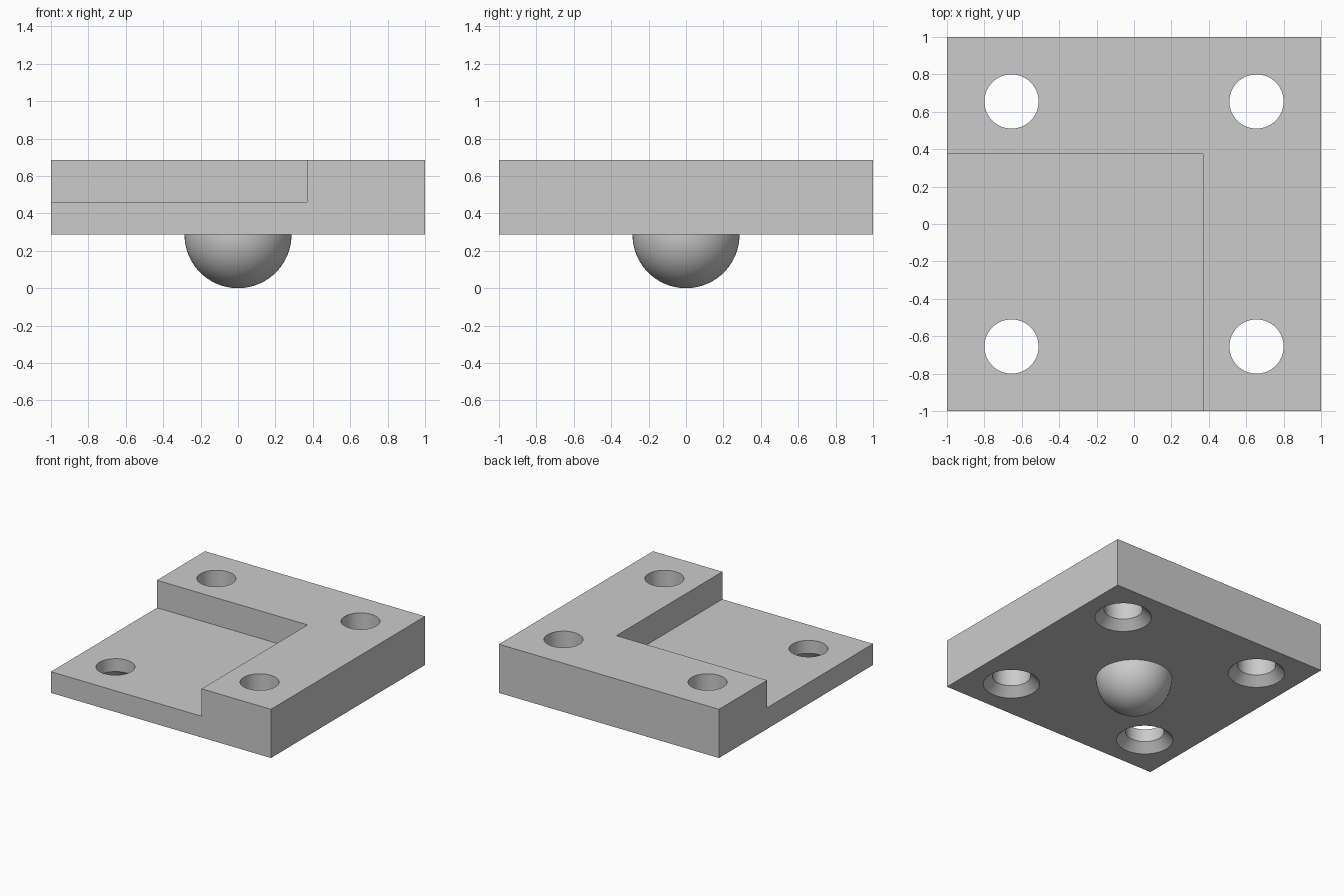
import bpy
import bmesh
import math
from mathutils import Matrix

default = bpy.data.objects.get("Cube")
if default:
    bpy.data.objects.remove(default, do_unlink=True)

BASE, TOP, FLOOR = 0.286, 0.686, 0.46   # underside, top face and pocket floor
HOLE, SINK = 0.145, 0.213               # bore and countersink radii
POS = 0.655                             # hole offset from the centre

grey = bpy.data.materials.new("plain grey")
grey.use_nodes = True
colour = (0.6, 0.6, 0.6, 1)
grey.diffuse_color = colour
grey.node_tree.nodes["Principled BSDF"].inputs["Base Color"].default_value = colour


def make(name, bm):
    bmesh.ops.recalc_face_normals(bm, faces=bm.faces)
    mesh = bpy.data.meshes.new(name)
    bm.to_mesh(mesh)
    bm.free()
    mesh.materials.append(grey)
    obj = bpy.data.objects.new(name, mesh)
    bpy.context.collection.objects.link(obj)
    return obj


def box(name, low, high):
    bm = bmesh.new()
    bmesh.ops.create_cube(bm, size=1)
    for v in bm.verts:
        v.co = [(a + b) / 2 + c * (b - a) for a, b, c in zip(low, high, v.co)]
    return make(name, bm)


def revolve(name, profile, x=0, y=0, steps=64):
    """Spin a radius/height profile about a vertical axis."""
    bm = bmesh.new()
    verts = [bm.verts.new((r, 0, z)) for r, z in profile]
    edges = [bm.edges.new(pair) for pair in zip(verts, verts[1:])]
    bmesh.ops.spin(bm, geom=verts + edges, axis=(0, 0, 1), cent=(0, 0, 0),
                   angle=math.tau, steps=steps, use_duplicate=False)
    bmesh.ops.remove_doubles(bm, verts=bm.verts, dist=1e-5)
    bmesh.ops.transform(bm, matrix=Matrix.Translation((x, y, 0)), verts=bm.verts)
    return make(name, bm)


def cut(target, cutter):
    mod = target.modifiers.new(cutter.name, "BOOLEAN")
    mod.operation, mod.solver, mod.object = "DIFFERENCE", "EXACT", cutter
    bpy.context.view_layer.objects.active = target
    bpy.ops.object.modifier_apply(modifier=mod.name)
    bpy.data.objects.remove(cutter, do_unlink=True)


def smooth(obj):
    bpy.ops.object.select_all(action="DESELECT")
    obj.select_set(True)
    bpy.context.view_layer.objects.active = obj
    bpy.ops.object.shade_smooth_by_angle(angle=math.radians(30))


# Square plate with a stepped corner pocket
plate = box("plate", (-1, -1, BASE), (1, 1, TOP))
cut(plate, box("pocket_cutter", (-2, -2, FLOOR), (0.37, 0.375, 1)))

# Four through holes, countersunk from below
bore = [(0, 0.2), (SINK, 0.2), (SINK, BASE), (HOLE, BASE + SINK - HOLE),
        (HOLE, 0.8), (0, 0.8)]
for x in (-POS, POS):
    for y in (-POS, POS):
        cut(plate, revolve("hole_cutter", bore, x, y))
smooth(plate)

# Half-round foot under the plate
rings = 24
arc = [(BASE * math.sin(i / rings * math.pi / 2),
        BASE - BASE * math.cos(i / rings * math.pi / 2)) for i in range(rings + 1)]
foot = revolve("round_foot", arc)
smooth(foot)
